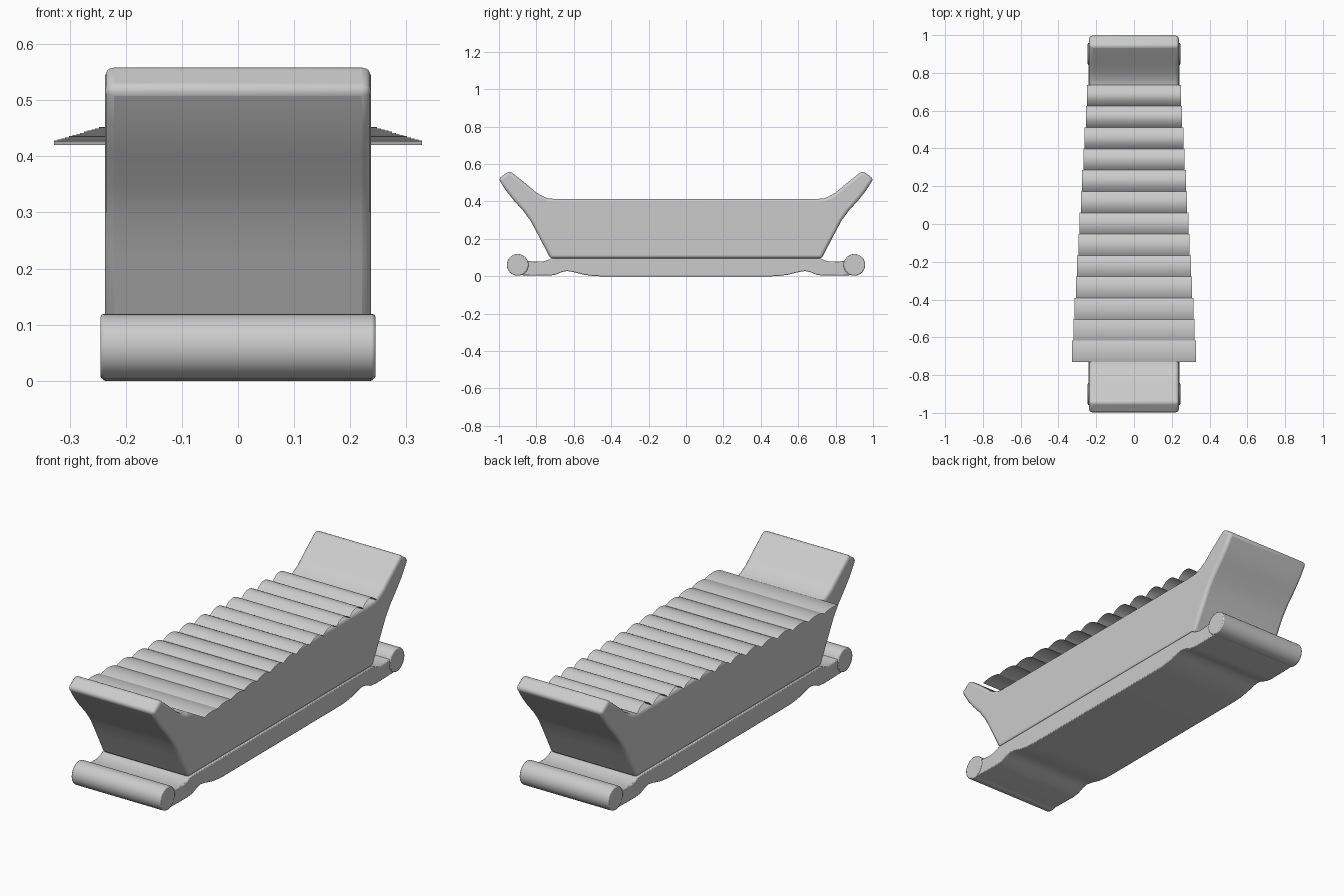
import bpy, bmesh, math

if "Cube" in bpy.data.objects:
    bpy.data.objects.remove(bpy.data.objects["Cube"])


def finish(name, bm, bevel=0.0, segments=3):
    bmesh.ops.recalc_face_normals(bm, faces=bm.faces)
    mesh = bpy.data.meshes.new(name)
    bm.to_mesh(mesh)
    bm.free()
    ob = bpy.data.objects.new(name, mesh)
    bpy.context.collection.objects.link(ob)
    if bevel:
        mod = ob.modifiers.new("rounding", 'BEVEL')
        mod.width = bevel
        mod.segments = segments
        mod.limit_method = 'ANGLE'
        mod.angle_limit = math.radians(40)
        mod.use_clamp_overlap = False
    bpy.ops.object.select_all(action='DESELECT')
    ob.select_set(True)
    bpy.context.view_layer.objects.active = ob
    bpy.ops.object.shade_smooth_by_angle(angle=math.radians(35))
    return ob


def extrude_profile(name, points, half_width, bevel, segments=3):
    """Closed (y, z) outline extruded symmetrically along x."""
    bm = bmesh.new()
    face = bm.faces.new([bm.verts.new((-half_width, y, z)) for y, z in points])
    ext = bmesh.ops.extrude_face_region(bm, geom=[face])
    moved = [v for v in ext['geom'] if isinstance(v, bmesh.types.BMVert)]
    bmesh.ops.translate(bm, verts=moved, vec=(2 * half_width, 0, 0))
    return finish(name, bm, bevel, segments)


def mirrored(half):
    return half + [(-y, z) for y, z in reversed(half)]


# Sound box with flared, upturned ends
box_half = [(0.69, 0.413), (0.735, 0.416), (0.765, 0.427), (0.80, 0.447),
            (0.85, 0.49), (0.943, 0.564), (1.003, 0.521), (0.96, 0.455),
            (0.92, 0.405), (0.87, 0.35), (0.83, 0.295), (0.79, 0.22),
            (0.725, 0.095)]
extrude_profile("sound_box", mirrored(box_half), 0.237, 0.016)

# Base plank with shallow notches under each end
base_half = [(0.715, 0.098), (0.735, 0.088), (0.77, 0.078), (0.82, 0.08),
             (0.89, 0.088), (0.90, 0.006), (0.74, 0.003), (0.70, 0.007),
             (0.665, 0.022), (0.635, 0.028), (0.60, 0.022), (0.55, 0.009),
             (0.50, 0.002), (0.46, 0.0)]
extrude_profile("base", mirrored(base_half), 0.241, 0.004, 2)

# Rolled feet across both ends of the base
for label, side in (("front", -1), ("back", 1)):
    ring = [(side * 0.9 + 0.058 * math.cos(a), 0.061 + 0.058 * math.sin(a))
            for a in (2 * math.pi * i / 40 for i in range(40))]
    extrude_profile(label + "_roll", ring, 0.245, 0.005, 2)

# Thirteen arched sheet bars, narrower and higher toward the back
COUNT, STEPS, DEPTH = 13, 14, 0.114
for i in range(COUNT):
    t = i / (COUNT - 1)
    y0 = -0.674 + 1.354 * t
    half_w = 0.328 - 0.08 * t
    rise = 0.008 + 0.024 * t
    bm = bmesh.new()
    rows = []
    for k in range(STEPS + 1):
        u = 2 * k / STEPS - 1
        y, z = y0 + u * DEPTH / 2, 0.42 + rise * (1 - u * u)
        rows.append([bm.verts.new((s * half_w, y, z)) for s in (-1, 1)])
    for a, b in zip(rows, rows[1:]):
        bm.faces.new((a[0], a[1], b[1], b[0]))
    finish("bar_%02d" % (i + 1), bm)
